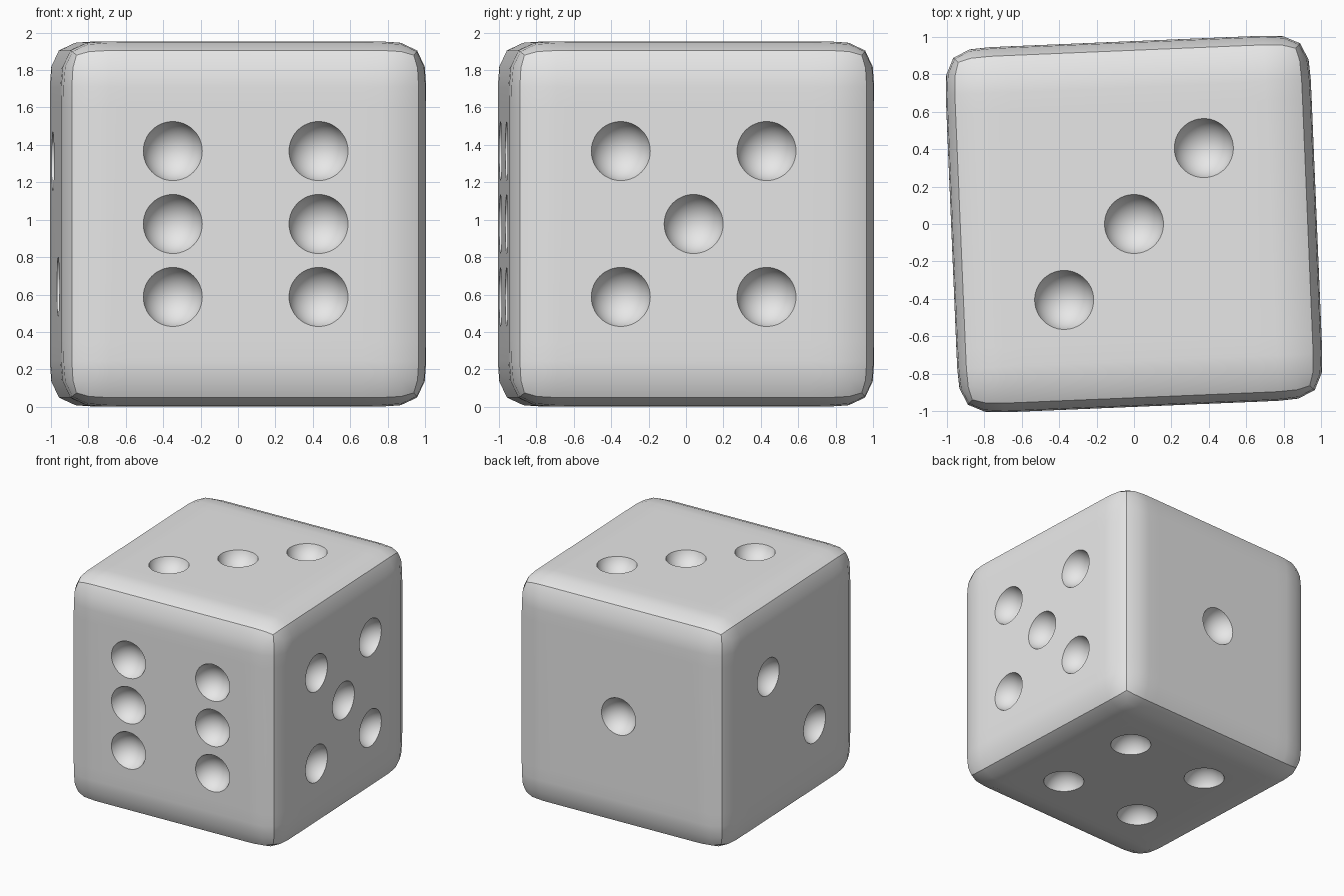
import bpy
import bmesh
from math import radians
from mathutils import Vector, Matrix

if "Cube" in bpy.data.objects:
    bpy.data.objects.remove(bpy.data.objects["Cube"], do_unlink=True)

HALF = 0.977        # half side of the die
STEP = 0.39         # pip spacing
RIM, DEPTH = 0.158, 0.12
BALL = (RIM ** 2 + DEPTH ** 2) / (2 * DEPTH)

grey = bpy.data.materials.new("light grey")
grey.use_nodes = True
colour = (0.8, 0.8, 0.8, 1)
grey.diffuse_color = colour
grey.node_tree.nodes["Principled BSDF"].inputs["Base Color"].default_value = colour


def make_object(name, bm):
    mesh = bpy.data.meshes.new(name)
    bm.to_mesh(mesh)
    bm.free()
    mesh.materials.append(grey)
    obj = bpy.data.objects.new(name, mesh)
    bpy.context.collection.objects.link(obj)
    return obj


# Body: cube with wide, squarish rounded edges
bm = bmesh.new()
bmesh.ops.create_cube(bm, size=2 * HALF)
bmesh.ops.bevel(bm, geom=bm.edges[:], offset=0.35, offset_type='OFFSET',
                segments=6, profile=0.74, affect='EDGES')
body = make_object("die_body", bm)

# Pips: face normal, the face's two axes, and pip positions in steps
X, Y, Z = Vector((1, 0, 0)), Vector((0, 1, 0)), Vector((0, 0, 1))
corners = [(a, b) for a in (-1, 1) for b in (-1, 1)]
faces = [
    (-Y, X, Z, corners + [(-1, 0), (1, 0)]),
    (X, Y, Z, corners + [(0, 0)]),
    (-Z, X, Y, corners),
    (Z, X, Y, [(-1, -1), (0, 0), (1, 1)]),
    (-X, Y, Z, [(-0.86, -0.86), (0.86, 0.86)]),
    (Y, X, Z, [(0, 0)]),
]
bm = bmesh.new()
for normal, u, v, spots in faces:
    turn = normal.to_track_quat('Z', 'Y').to_matrix().to_4x4()
    for a, b in spots:
        centre = normal * (HALF + BALL - DEPTH) + (u * a + v * b) * STEP
        bmesh.ops.create_uvsphere(bm, u_segments=48, v_segments=24, radius=BALL,
                                  matrix=Matrix.Translation(centre) @ turn)
cutter = make_object("pip_cutter", bm)
cutter.hide_render = True

# Carve the pips and keep the result as plain mesh
carve = body.modifiers.new("pips", 'BOOLEAN')
carve.operation = 'DIFFERENCE'
carve.solver = 'EXACT'
carve.object = cutter
bpy.context.view_layer.objects.active = body
body.select_set(True)
cutter.select_set(False)
bpy.ops.object.modifier_apply(modifier=carve.name)
bpy.data.objects.remove(cutter, do_unlink=True)

# Turn slightly, stand on the ground, smooth the rounding
body.data.transform(Matrix.Translation((0, 0, HALF)) @ Matrix.Rotation(radians(2.4), 4, 'Z'))
bpy.ops.object.shade_smooth_by_angle(angle=radians(35))
